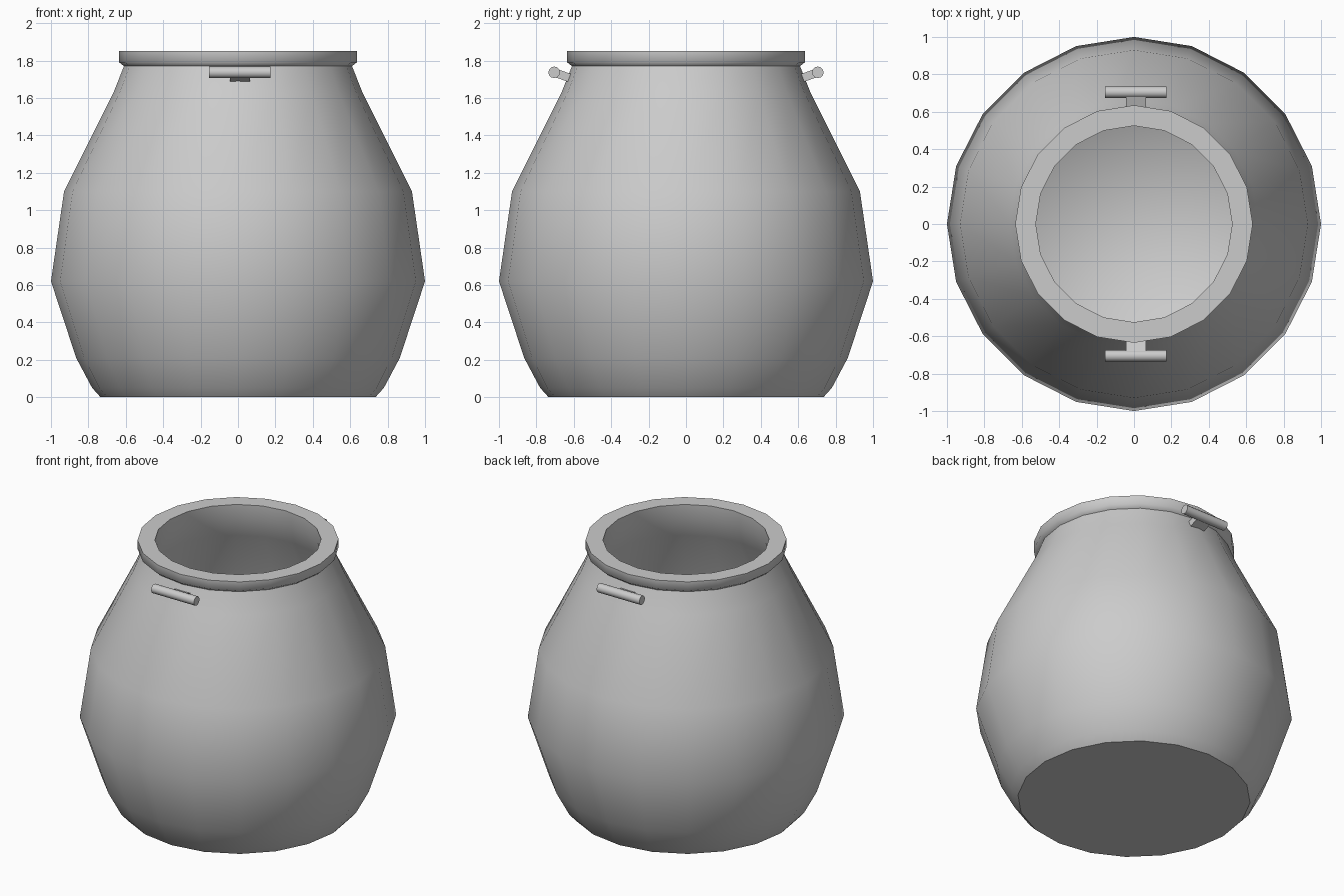
import bpy, bmesh, math
from mathutils import Matrix, Vector

if "Cube" in bpy.data.objects:
    bpy.data.objects.remove(bpy.data.objects["Cube"], do_unlink=True)

SIDES = 20

grey = bpy.data.materials.new("plain_grey")
grey.use_nodes = True
grey.diffuse_color = (0.6, 0.6, 0.6, 1)
grey.node_tree.nodes["Principled BSDF"].inputs["Base Color"].default_value = (0.6, 0.6, 0.6, 1)


def finish(name, bm):
    bmesh.ops.recalc_face_normals(bm, faces=bm.faces)
    mesh = bpy.data.meshes.new(name)
    bm.to_mesh(mesh)
    bm.free()
    mesh.materials.append(grey)
    obj = bpy.data.objects.new(name, mesh)
    bpy.context.collection.objects.link(obj)
    return obj


# Pot: radius, height and whether the ring is a hard edge, from base up and back down inside
profile = [
    (0.735, 0.0, True), (0.78, 0.05, False), (0.865, 0.21, False),
    (1.0, 0.62, False), (0.93, 1.1, False), (0.665, 1.63, False),
    (0.61, 1.77, True), (0.635, 1.79, False), (0.635, 1.85, True),
    (0.525, 1.85, True), (0.53, 1.75, False), (0.58, 1.61, False),
    (0.84, 1.08, False), (0.91, 0.62, False), (0.78, 0.24, False),
    (0.68, 0.09, False),
]
bm = bmesh.new()
rings = []
for r, z, hard in profile:
    ring = []
    for i in range(SIDES):
        a = math.tau * i / SIDES
        ring.append(bm.verts.new((r * math.cos(a), r * math.sin(a), z)))
    rings.append(ring)
for low, high in zip(rings, rings[1:]):
    for i in range(SIDES):
        j = (i + 1) % SIDES
        bm.faces.new((low[i], low[j], high[j], high[i]))
bm.faces.new(rings[0])
bm.faces.new(rings[-1])
for face in bm.faces:
    face.smooth = True
for ring, (r, z, hard) in zip(rings, profile):
    if hard:
        for i in range(SIDES):
            bm.edges.get((ring[i], ring[(i + 1) % SIDES])).smooth = False
finish("pot", bm)

# Handles: a round crossbar on a short tilted stem, front and back
for side, label in ((-1, "front"), (1, "back")):
    centre = Vector((0.01, side * 0.705, 1.737))
    bm = bmesh.new()
    bmesh.ops.create_cone(bm, cap_ends=True, segments=12, radius1=0.031, radius2=0.031,
                          depth=0.33, matrix=Matrix.Translation(centre) @ Matrix.Rotation(math.pi / 2, 4, "Y"))
    for face in bm.faces:
        face.smooth = len(face.verts) == 4
    for edge in bm.edges:
        edge.smooth = all(f.smooth for f in edge.link_faces)
    finish(label + "_handle_bar", bm)

    bm = bmesh.new()
    tilt = Matrix.Rotation(side * math.radians(20), 4, "X")
    shift = Matrix.Translation(centre + Vector((0, -side * 0.06, -0.022)))
    bmesh.ops.create_cube(bm, size=1, matrix=shift @ tilt @ Matrix.Diagonal((0.108, 0.12, 0.045, 1)))
    finish(label + "_handle_stem", bm)
